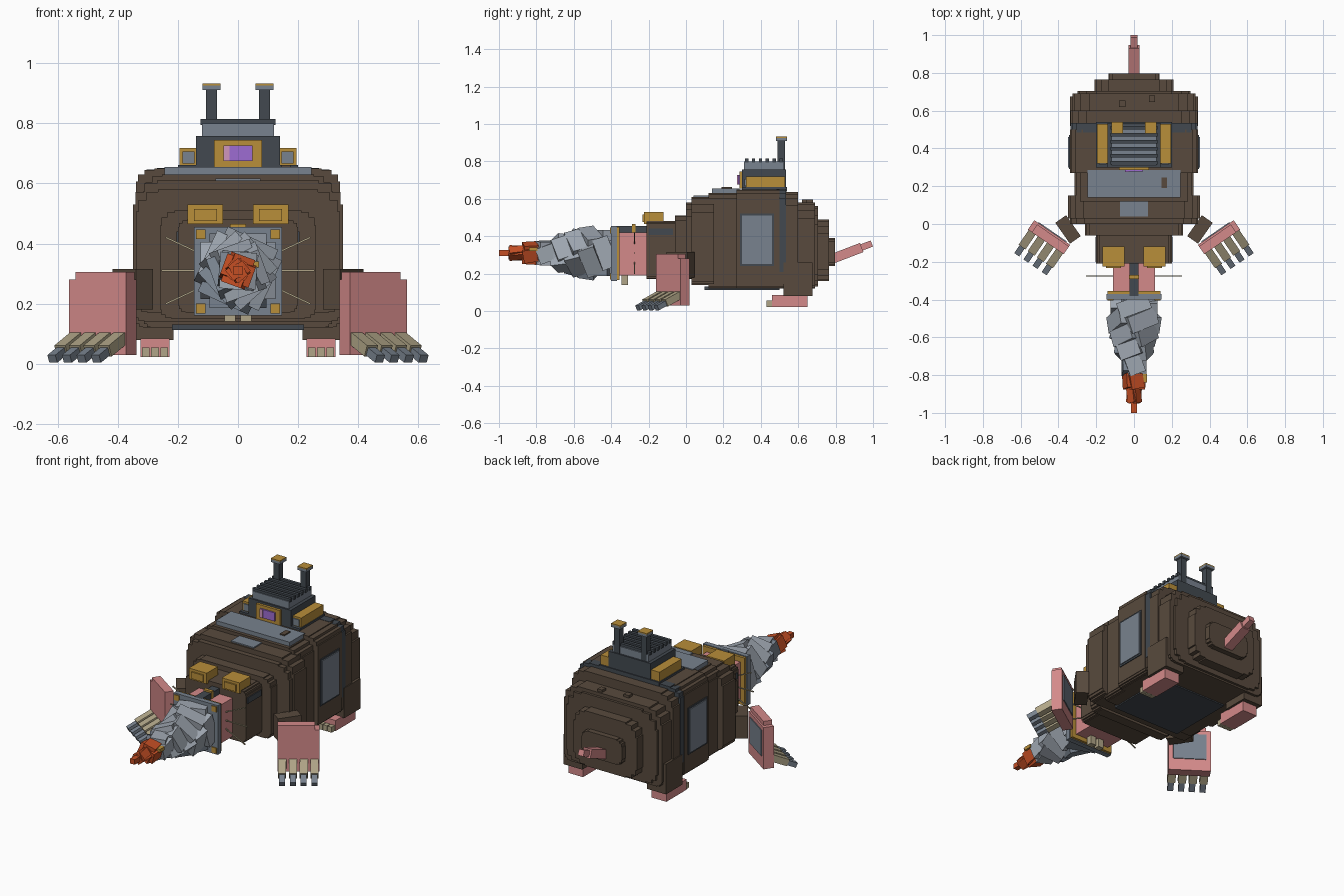
import bpy, bmesh, math
from math import radians, sin, cos, pi
from mathutils import Matrix, Vector

if "Cube" in bpy.data.objects:
    bpy.data.objects.remove(bpy.data.objects["Cube"])


def material(name, r, g, b):
    lin = [(c / 255 / 12.92 if c < 11 else ((c / 255 + 0.055) / 1.055) ** 2.4) for c in (r, g, b)]
    m = bpy.data.materials.new(name)
    m.use_nodes = True
    m.diffuse_color = (*lin, 1)
    m.node_tree.nodes["Principled BSDF"].inputs["Base Color"].default_value = (*lin, 1)
    return m


BROWN = material("brown fur", 88, 74, 61)
PINK = material("pink skin", 212, 138, 138)
SLATE = material("slate metal", 120, 130, 142)
STEEL = material("light steel", 160, 168, 178)
DARK = material("dark iron", 66, 73, 80)
GOLD = material("brass", 184, 142, 58)
BONE = material("bone", 176, 165, 135)
ORANGE = material("hot orange", 196, 78, 36)
PURPLE = material("purple glass", 158, 108, 210)
LILAC = material("pale pink glass", 208, 150, 190)
FLIP = Matrix.Scale(-1, 4, (1, 0, 0))


def finish(name, bm, mat):
    bmesh.ops.recalc_face_normals(bm, faces=bm.faces)
    mesh = bpy.data.meshes.new(name)
    bm.to_mesh(mesh)
    bm.free()
    mesh.materials.append(mat)
    ob = bpy.data.objects.new(name, mesh)
    bpy.context.collection.objects.link(ob)
    return ob


def box(name, mat, x, y, z, frame=Matrix()):
    """Box from (low, high) ranges, placed in an optional frame."""
    bm = bmesh.new()
    mid = Vector([(a + b) / 2 for a, b in (x, y, z)])
    size = [b - a for a, b in (x, y, z)]
    bmesh.ops.create_cube(bm, size=1, matrix=frame @ Matrix.Translation(mid) @ Matrix.Diagonal((*size, 1)))
    return finish(name, bm, mat)


def wide(name, mat, w, y, z):
    return box(name, mat, (-w, w), y, z)


def pair(name, mat, x, y, z, frame=Matrix()):
    box("left_" + name, mat, x, y, z, frame)
    box("right_" + name, mat, x, y, z, FLIP @ frame)


def stepped(name, mat, y, w, z, top, bottom, steps=4):
    """Slab along y whose corners are cut into stairs; top/bottom are (rx, rz)."""
    half = []
    for (rx, rz), base, sign in ((bottom, z[0], 1), (top, z[1], -1)):
        stair = []
        for i in range(steps + 1):
            a = i / steps * pi / 2
            px, pz = w - rx * (1 - sin(a)), base + sign * rz * (1 - cos(a))
            if stair:
                stair.append((px, stair[-1][1]))
            stair.append((px, pz))
        half += stair if sign > 0 else stair[::-1]
    outline = half + [(-px, pz) for px, pz in reversed(half)]
    bm = bmesh.new()
    face = bm.faces.new([bm.verts.new((px, y[0], pz)) for px, pz in outline])
    ext = bmesh.ops.extrude_face_region(bm, geom=[face])
    bmesh.ops.translate(bm, vec=(0, y[1] - y[0], 0),
                        verts=[v for v in ext["geom"] if isinstance(v, bmesh.types.BMVert)])
    return finish(name, bm, mat)


# Body: a run of stair-cornered slabs from head to rump
for i, (y, w, z, top, bottom) in enumerate([
    ((-0.21, -0.05), 0.2, (0.17, 0.48), (0.05, 0.04), (0.04, 0.04)),
    ((-0.06, 0.0), 0.26, (0.15, 0.51), (0.08, 0.08), (0.06, 0.05)),
    ((0.0, 0.05), 0.34, (0.17, 0.58), (0.12, 0.12), (0.06, 0.05)),
    ((0.03, 0.15), 0.35, (0.14, 0.61), (0.13, 0.13), (0.06, 0.05)),
    ((0.12, 0.3), 0.315, (0.12, 0.63), (0.1, 0.09), (0.04, 0.04)),
    ((0.27, 0.5), 0.34, (0.12, 0.65), (0.1, 0.07), (0.04, 0.04)),
    ((0.5, 0.6), 0.335, (0.12, 0.635), (0.13, 0.11), (0.05, 0.04)),
    ((0.53, 0.69), 0.325, (0.12, 0.58), (0.14, 0.14), (0.06, 0.05)),
    ((0.66, 0.705), 0.3, (0.13, 0.56), (0.16, 0.16), (0.12, 0.1)),
    ((0.69, 0.765), 0.21, (0.16, 0.49), (0.12, 0.12), (0.12, 0.1)),
    ((0.75, 0.797), 0.135, (0.24, 0.39), (0.06, 0.06), (0.06, 0.06)),
]):
    stepped(f"body_slab_{i + 1}", BROWN, y, w, z, top, bottom)
stepped("rear_band", DARK, (0.485, 0.535), 0.337, (0.19, 0.652), (0.11, 0.08), (0.03, 0.03))
wide("belly_plate", DARK, 0.22, (0.1, 0.5), (0.113, 0.13))
pair("side_panel", SLATE, (0.33, 0.35), (0.3, 0.46), (0.25, 0.51))
pair("side_panel_rim", DARK, (0.33, 0.345), (0.29, 0.47), (0.24, 0.52))
wide("back_plate", SLATE, 0.245, (0.14, 0.285), (0.62, 0.655))
wide("neck_plate", SLATE, 0.075, (0.04, 0.12), (0.6, 0.617))
box("back_plate_latch", BROWN, (0.145, 0.175), (0.19, 0.245), (0.65, 0.662))
box("rump_bump_a", BROWN, (0.08, 0.11), (0.645, 0.68), (0.57, 0.595))
box("rump_bump_b", BROWN, (-0.08, -0.045), (0.62, 0.655), (0.57, 0.595))

# Head, brows, muzzle, whiskers and teeth
pair("cheek_panel", DARK, (0.19, 0.205), (-0.2, -0.07), (0.405, 0.44))
pair("brow", GOLD, (0.05, 0.168), (-0.225, -0.12), (0.465, 0.53))
pair("brow_inset", GOLD, (0.07, 0.147), (-0.233, -0.22), (0.475, 0.515))
wide("muzzle", PINK, 0.112, (-0.36, -0.2), (0.19, 0.42))
wide("muzzle_strip", DARK, 0.025, (-0.38, -0.21), (0.42, 0.455))
wide("muzzle_clip", GOLD, 0.027, (-0.29, -0.27), (0.41, 0.465))
pair("tooth", BONE, (0.008, 0.045), (-0.345, -0.31), (0.14, 0.2))
for i, tilt in enumerate((-25, 0, 25)):
    frame = Matrix.Translation((0.1, -0.275, 0.31 + 0.045 * (i - 1))) @ Matrix.Rotation(-radians(tilt), 4, "Y")
    pair(f"whisker_{i + 1}", BONE, (0, 0.155), (-0.003, 0.003), (-0.003, 0.003), frame)

# Drill mount
wide("mount_rim", GOLD, 0.14, (-0.372, -0.355), (0.165, 0.45))
wide("mount_plate", SLATE, 0.146, (-0.4, -0.37), (0.16, 0.455))
for label, z in (("lower", (0.168, 0.2)), ("upper", (0.415, 0.447))):
    pair(label + "_mount_corner", GOLD, (0.108, 0.14), (-0.406, -0.395), z)


# Drill: rings of four slanted slabs around a core, twisting toward the tip
def ring(name, front, back, r, twist, mats, slant=20):
    axis = Matrix.Translation((0, (front + back) / 2, 0.31))
    h = (back - front) / 2
    core = axis @ Matrix.Rotation(radians(twist + 20), 4, "Y")
    box(name + "_core", mats[0], (-r * 0.65, r * 0.65), (-h, h), (-r * 0.65, r * 0.65), core)
    for k in range(4):
        spin = axis @ Matrix.Rotation(radians(twist + 90 * k), 4, "Y") @ Matrix.Rotation(radians(slant), 4, "Z")
        box(f"{name}_blade_{k + 1}", mats[k % len(mats)], (-r * 0.62, r * 0.62), (-h * 0.9, h * 0.9),
            (r * 0.35, r * 0.9), spin)


metal = (STEEL, STEEL, SLATE, STEEL)
for i, (front, back, r, twist) in enumerate([
    (-0.48, -0.385, 0.138, 0), (-0.56, -0.46, 0.132, 25), (-0.635, -0.54, 0.115, 48),
    (-0.71, -0.615, 0.097, 70), (-0.8, -0.69, 0.07, 95),
]):
    ring(f"drill_ring_{i + 1}", front, back, r, twist, metal)
ring("drill_hot_ring", -0.875, -0.79, 0.058, 20, (ORANGE,), 10)
ring("drill_hot_neck", -0.95, -0.865, 0.036, 50, (ORANGE,), 8)
box("drill_tip", ORANGE, (-0.015, 0.015), (-1.0, -0.94), (0.295, 0.325))
box("drill_spark", GOLD, (0.035, 0.07), (-0.84, -0.795), (0.32, 0.34))

# Digging arms: angled hands with four drooping claws each
hand = Matrix.Translation((0.45, -0.07, 0)) @ Matrix.Rotation(radians(34.5), 4, "Z")
pair("hand", PINK, (-0.115, 0.115), (-0.03, 0.03), (0.03, 0.28), hand)
pair("hand_top", PINK, (-0.115, 0.09), (-0.03, 0.02), (0.27, 0.305), hand)
pair("hand_palm", SLATE, (-0.09, 0.09), (0.025, 0.035), (0.1, 0.255), hand)
shoulder = Matrix.Translation((0.345, -0.035, 0)) @ Matrix.Rotation(radians(-35), 4, "Z")
pair("shoulder", BROWN, (-0.035, 0.035), (-0.06, 0.075), (0.18, 0.315), shoulder)
for i in range(4):
    claw = hand @ Matrix.Translation((-0.088 + 0.0587 * i, -0.025, 0.085)) @ Matrix.Rotation(radians(25), 4, "X")
    pair(f"finger_{i + 1}", BONE, (-0.022, 0.022), (-0.1, 0.01), (-0.02, 0.02), claw)
    pair(f"claw_{i + 1}", SLATE, (-0.016, 0.016), (-0.158, -0.09), (-0.016, 0.012), claw)

# Hind legs and tail
pair("hind_leg", BROWN, (0.215, 0.34), (0.52, 0.675), (0.08, 0.26))
pair("hind_foot", PINK, (0.228, 0.325), (0.46, 0.65), (0.022, 0.085))
for i in range(3):
    x = 0.232 + 0.031 * i
    pair(f"hind_toe_{i + 1}", BONE, (x, x + 0.026), (0.43, 0.465), (0.022, 0.055))
tail = Matrix.Translation((0, 0.79, 0.282)) @ Matrix.Rotation(radians(21), 4, "X")
box("tail_base", PINK, (-0.028, 0.028), (-0.02, 0.16), (-0.026, 0.026), tail)
box("tail_tip", PINK, (-0.018, 0.018), (0.15, 0.218), (-0.017, 0.018), tail)

# Cabin with window, side boxes, vent slats and chimneys
wide("cabin_base", DARK, 0.2, (0.3, 0.54), (0.64, 0.662))
wide("cabin", DARK, 0.14, (0.3, 0.535), (0.65, 0.757))
wide("cabin_roof", SLATE, 0.12, (0.31, 0.525), (0.75, 0.8))
wide("window_frame", GOLD, 0.08, (0.285, 0.305), (0.655, 0.745))
wide("window", PURPLE, 0.048, (0.277, 0.286), (0.675, 0.726))
box("window_glint", LILAC, (-0.048, -0.028), (0.274, 0.278), (0.675, 0.726))
pair("side_box", GOLD, (0.135, 0.195), (0.32, 0.53), (0.656, 0.718))
pair("side_box_glass", SLATE, (0.145, 0.185), (0.314, 0.322), (0.667, 0.706))
for i in range(6):
    y = 0.315 + 0.037 * i
    wide(f"vent_slat_{i + 1}", DARK, 0.125, (y, y + 0.018), (0.795, 0.815))
pair("chimney", DARK, (0.07, 0.107), (0.49, 0.528), (0.75, 0.915))
pair("chimney_cap", SLATE, (0.058, 0.118), (0.48, 0.54), (0.91, 0.926))
pair("chimney_lid", GOLD, (0.058, 0.118), (0.48, 0.54), (0.926, 0.932))
